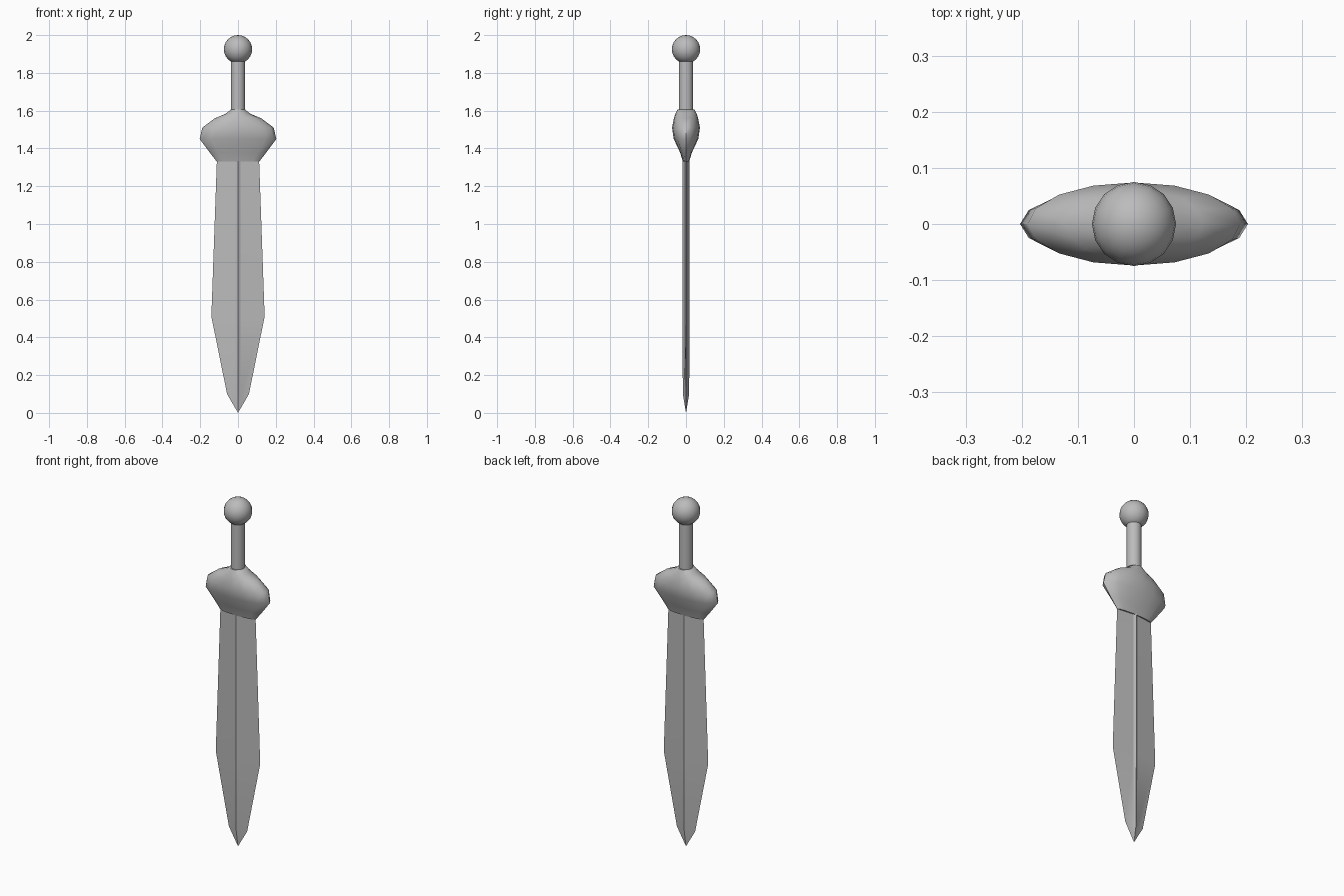
import bpy, bmesh, math

cube = bpy.data.objects.get("Cube")
if cube:
    bpy.data.objects.remove(cube)

steel = bpy.data.materials.new("grey_steel")
steel.use_nodes = True
colour = (0.5, 0.5, 0.5, 1)
steel.diffuse_color = colour
steel.node_tree.nodes["Principled BSDF"].inputs["Base Color"].default_value = colour


def finish(obj, name, angle):
    obj.name = name
    obj.data.materials.append(steel)
    bpy.ops.object.select_all(action="DESELECT")
    obj.select_set(True)
    bpy.context.view_layer.objects.active = obj
    bpy.ops.object.shade_smooth_by_angle(angle=math.radians(angle))


def loft(name, sections, angle):
    """Skin a stack of (z, outline) cross-sections and cap both ends."""
    bm = bmesh.new()
    rings = [[bm.verts.new((x, y, z)) for x, y in outline] for z, outline in sections]
    count = len(rings[0])
    for low, high in zip(rings, rings[1:]):
        for i in range(count):
            j = (i + 1) % count
            bm.faces.new((low[i], low[j], high[j], high[i]))
    bm.faces.new(rings[0][::-1])
    bm.faces.new(rings[-1])
    bmesh.ops.remove_doubles(bm, verts=bm.verts, dist=0.0002)
    bmesh.ops.recalc_face_normals(bm, faces=bm.faces)
    mesh = bpy.data.meshes.new(name)
    bm.to_mesh(mesh)
    bm.free()
    obj = bpy.data.objects.new(name, mesh)
    bpy.context.collection.objects.link(obj)
    finish(obj, name, angle)


def ellipse(rx, ry, sides=16):
    steps = [math.tau * i / sides for i in range(sides)]
    return [(rx * math.cos(a), ry * math.sin(a)) for a in steps]


def blade_outline(half_width, rib, flat, ridge):
    """Thin lens with a narrow raised rib along the middle of each face."""
    return [(half_width, 0), (rib, flat), (0, ridge), (-rib, flat),
            (-half_width, 0), (-rib, -flat), (0, -ridge), (rib, -flat)]


# Leaf-shaped blade with a sharp point
loft("blade", [
    (0.0, blade_outline(0, 0, 0, 0)),
    (0.1, blade_outline(0.058, 0.012, 0.01, 0.017)),
    (0.51, blade_outline(0.141, 0.013, 0.011, 0.018)),
    (1.36, blade_outline(0.111, 0.013, 0.011, 0.018)),
], 20)

# Swollen oval guard
guard = [(1.33, 0.112, 0.016), (1.38, 0.151, 0.032), (1.45, 0.203, 0.065),
         (1.51, 0.189, 0.074), (1.56, 0.122, 0.064), (1.585, 0.062, 0.056),
         (1.605, 0.04, 0.046)]
loft("guard", [(z, ellipse(rx, ry)) for z, rx, ry in guard], 50)

# Round grip
loft("grip", [(z, ellipse(0.038, 0.038)) for z in (1.58, 1.88)], 50)

# Ball pommel
bpy.ops.mesh.primitive_uv_sphere_add(segments=16, ring_count=12, radius=0.075,
                                     location=(0, 0, 1.925))
finish(bpy.context.object, "pommel", 50)
